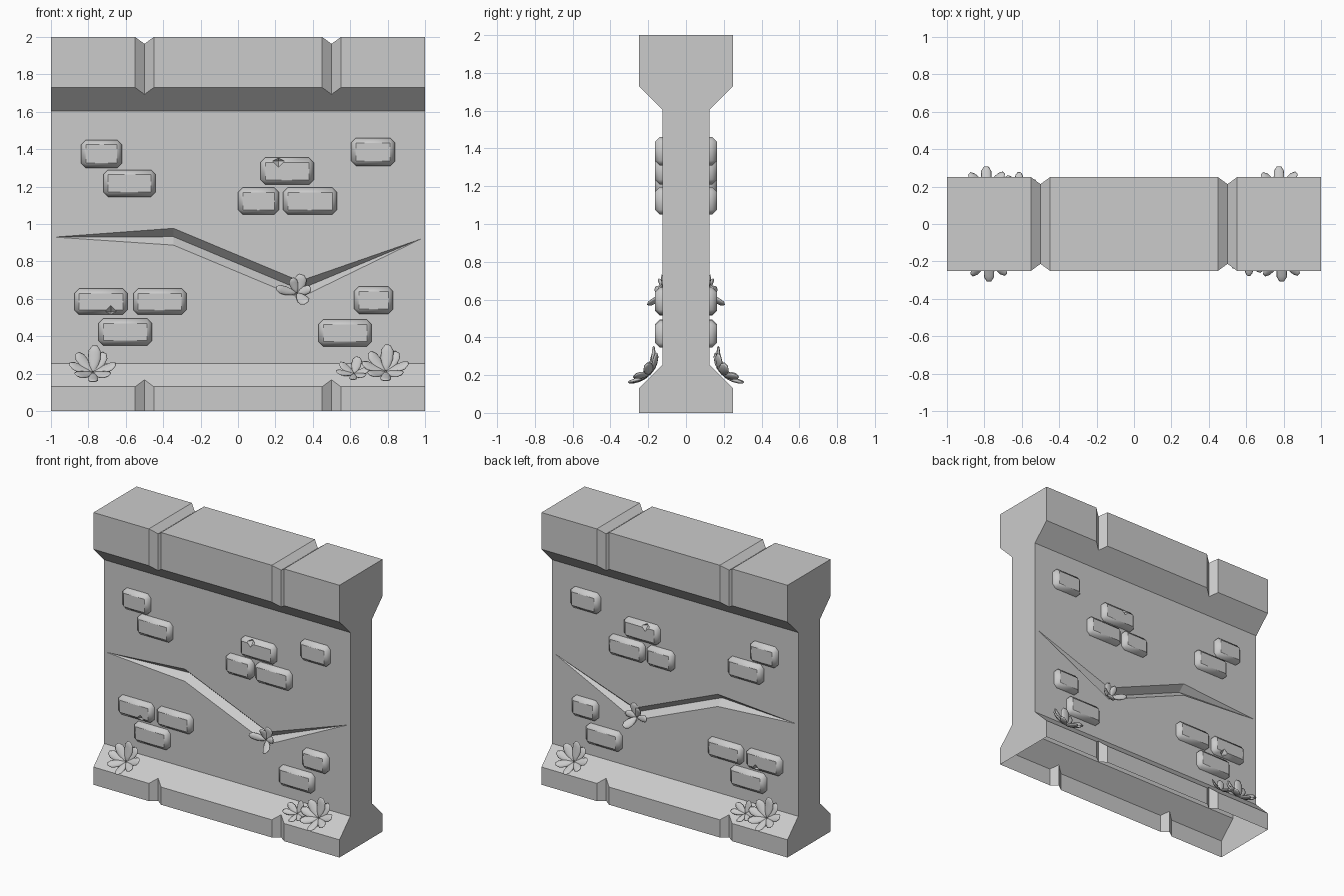
import bpy, bmesh
from math import radians
from mathutils import Matrix, Vector

if "Cube" in bpy.data.objects:
    bpy.data.objects.remove(bpy.data.objects["Cube"])


def finish(name, bm):
    bmesh.ops.recalc_face_normals(bm, faces=bm.faces[:])
    me = bpy.data.meshes.new(name)
    bm.to_mesh(me)
    bm.free()
    ob = bpy.data.objects.new(name, me)
    bpy.context.collection.objects.link(ob)
    return ob


def loft(bm, rings):
    # closed skin through equal-length rings of points
    rows = [[bm.verts.new(p) for p in r] for r in rings]
    n = len(rows[0])
    for a, b in zip(rows, rows[1:]):
        for i in range(n):
            bm.faces.new((a[i], a[(i + 1) % n], b[(i + 1) % n], b[i]))
    bm.faces.new(rows[0])
    bm.faces.new(rows[-1])


def cut(ob, cutter):
    cutter.hide_render = True
    m = ob.modifiers.new("cut", 'BOOLEAN')
    m.operation, m.object, m.solver = 'DIFFERENCE', cutter, 'EXACT'
    bpy.context.view_layer.objects.active = ob
    bpy.ops.object.modifier_apply(modifier=m.name)
    bpy.data.objects.remove(cutter)


# wall: I-shaped section along x, pinched by d at the V joints
def section(x, d):
    half = [(0.25 - d, 0), (0.25 - d, 0.13 + d), (0.125, 0.255),
            (0.125, 1.605), (0.25 - d, 1.73 - d), (0.25 - d, 2 - d)]
    return [(x, -y, z) for y, z in half] + [(x, y, z) for y, z in reversed(half)]


bm = bmesh.new()
loft(bm, [section(x, d) for x, d in
          [(-1, 0), (-.55, 0), (-.5, .037), (-.45, 0), (.45, 0), (.5, .037), (.55, 0), (1, 0)]])
wall = finish("wall", bm)

# long crack, cut on both faces
bm = bmesh.new()
for s in (-1, 1):
    def tri(x, z):
        return [(x, s * 0.175, z + 0.09), (x + 0.0, s * 0.175, z - 0.09), (x, s * 0.075, z)]
    a, b = [[bm.verts.new(p) for p in tri(x, z)] for x, z in [(-0.345, 0.932), (0.33, 0.65)]]
    tips = [bm.verts.new((-0.995, s * 0.126, 0.93)), bm.verts.new((0.99, s * 0.126, 0.925))]
    for i in range(3):
        j = (i + 1) % 3
        bm.faces.new((tips[0], a[i], a[j]))
        bm.faces.new((a[i], b[i], b[j], a[j]))
        bm.faces.new((b[i], tips[1], b[j]))
cut(wall, finish("crack_cutter", bm))

# the underside is open
bm = bmesh.new()
bm.from_mesh(wall.data)
under = [f for f in bm.faces if f.calc_center_median().z < 0.001]
bmesh.ops.delete(bm, geom=under, context='FACES')
bm.to_mesh(wall.data)
bm.free()

# raised bricks: x0, x1, z0, z1, repeated on the back
BRICKS = [(-.84, -.62, 1.30, 1.45), (-.72, -.44, 1.145, 1.29), (.12, .405, 1.21, 1.355),
          (0, .22, 1.05, 1.195), (.24, .53, 1.05, 1.195), (.605, .84, 1.31, 1.46),
          (-.875, -.59, .515, .655), (-.56, -.275, .515, .655), (-.745, -.46, .35, .495),
          (.62, .83, .52, .665), (.43, .715, .345, .49)]
bm = bmesh.new()
for x0, x1, z0, z1 in BRICKS:
    for s in (-1, 1):
        bmesh.ops.create_cube(bm, size=1, matrix=Matrix.Translation(
            ((x0 + x1) / 2, s * 0.12, (z0 + z1) / 2)) @ Matrix.Diagonal((x1 - x0, 0.09, z1 - z0, 1)))
bmesh.ops.bevel(bm, geom=bm.edges[:], offset=0.026, segments=1, affect='EDGES')
bm.normal_update()
for f in bm.faces:
    flat = abs(f.normal.y) > 0.99
    f.smooth = not flat
    if flat:
        for e in f.edges:
            e.smooth = False
bricks = finish("bricks", bm)

# small chips out of two bricks
bm = bmesh.new()
for x, z in ((0.217, 1.338), (-0.68, 0.53)):
    for s in (-1, 1):
        bmesh.ops.create_uvsphere(bm, u_segments=4, v_segments=2, radius=0.036,
                                  matrix=Matrix.Translation((x, s * 0.163, z)))
cut(bricks, finish("chip_cutter", bm))


# flowers: puffy petals fanned around a centre; petal = (angle, lift, length, width)
def flower(name, place, tilt, petals, size=1.0):
    bm = bmesh.new()
    for ang, lift, length, width in petals:
        new = bmesh.ops.create_uvsphere(bm, u_segments=10, v_segments=6, radius=1)['verts']
        for v in new:
            t = (v.co.x + 1) / 2
            v.co = Vector((t * length, v.co.y * width / 2 * (0.55 + 0.5 * t),
                           v.co.z * 0.011 + 0.03 * (t - t * t)*-1)) * size
        bmesh.ops.transform(bm, verts=new, matrix=place @ Matrix.Rotation(radians(tilt), 4, 'X')
                            @ Matrix.Rotation(radians(ang), 4, 'Z')
                            @ Matrix.Rotation(radians(-lift), 4, 'Y'))
    for f in bm.faces:
        f.smooth = True
    return finish(name, bm)


BLOOM = [(8, 22, .135, .075), (58, 25, .13, .08), (85, 38, .15, .085), (135, 28, .14, .08),
         (172, 22, .14, .075), (215, 25, .13, .07), (270, 24, .13, .07), (325, 25, .125, .07)]
SPROUT = [(5, 22, .13, .08), (75, 32, .13, .09), (150, 25, .13, .08),
          (190, 20, .14, .07), (265, 25, .12, .07), (320, 25, .12, .07)]
for side, turn in (("front", 0), ("back", 180)):
    R = Matrix.Rotation(radians(turn), 4, 'Z')
    flower(side + "_single_flower", R @ Matrix.Translation((-.775, -.19, .205)), 45, BLOOM)
    flower(side + "_big_flower", R @ Matrix.Translation((.79, -.19, .21)), 45, BLOOM)
    flower(side + "_small_flower", R @ Matrix.Translation((.62, -.195, .2)), 45, SPROUT, 0.75)
    # flower growing from the crack, mirrored on the back
    M = Matrix.Diagonal((1, 1 if turn == 0 else -1, 1, 1))
    flower(side + "_crack_flower", M @ Matrix.Translation((.315, -.12, .63)), 75,
           [(75, 20, .105, .085), (110, 32, .09, .06), (172, 25, .125, .06),
            (305, 38, .115, .075), (15, 25, .085, .06)])
